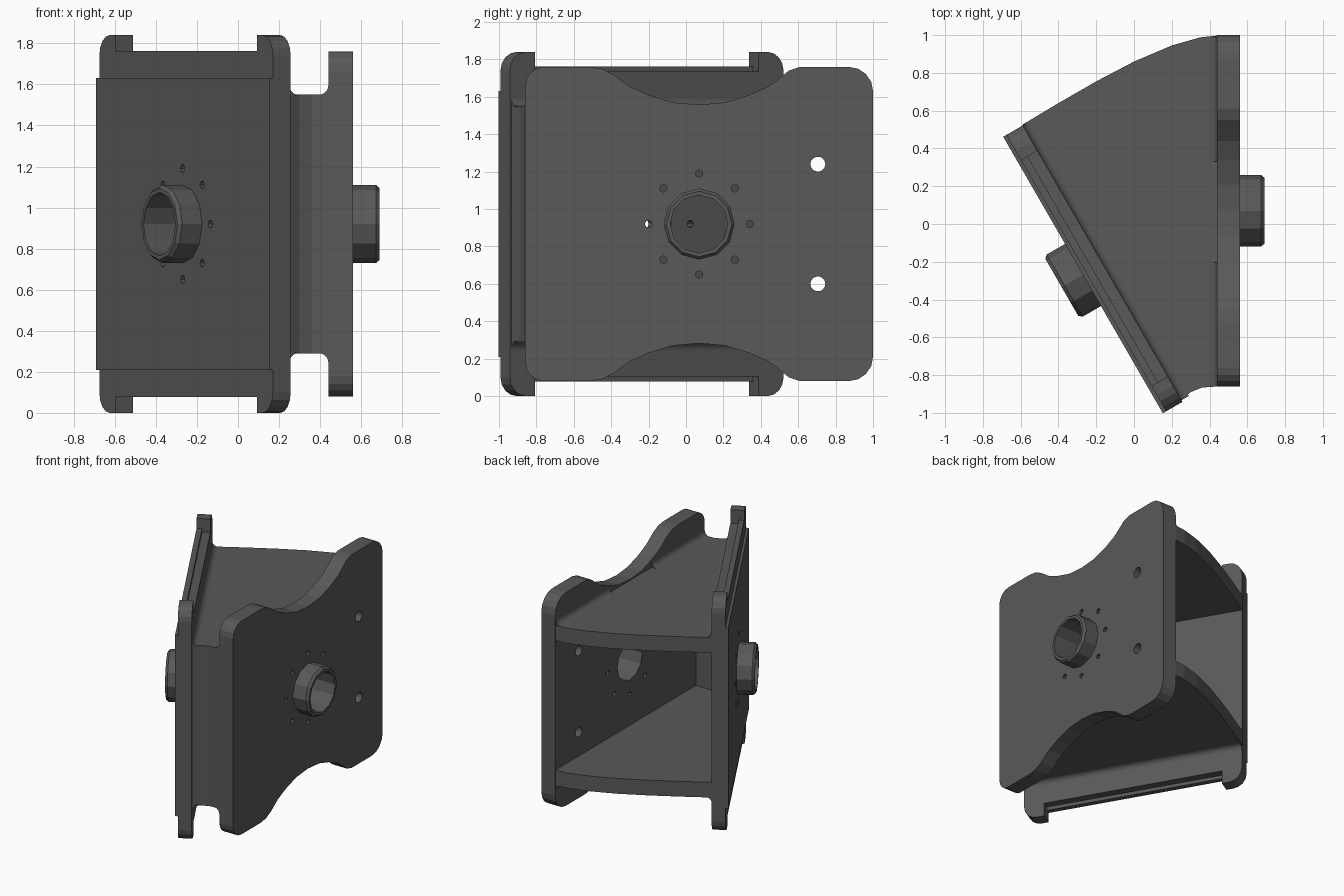
import bpy, bmesh
from math import sin, cos, pi
from mathutils import Matrix, Vector

if "Cube" in bpy.data.objects:
    bpy.data.objects.remove(bpy.data.objects["Cube"])

ZC = 0.92                      # mid height, everything mirrors about it
Z = Vector((0, 0, 1))
S = Vector((0.5, -0.866, 0))   # along the slanted plate
N = Vector((-0.866, -0.5, 0))  # outward from the slanted plate

dark = bpy.data.materials.new("dark_grey")
dark.diffuse_color = (0.1, 0.1, 0.1, 1)
dark.use_nodes = True
dark.node_tree.nodes["Principled BSDF"].inputs["Base Color"].default_value = dark.diffuse_color


def frame(origin, u, v, w):
    m = Matrix.Identity(4)
    for i, a in enumerate((u, v, w, origin)):
        for r in range(3):
            m[r][i] = a[r]
    return m


RIGHT = frame((0.56, 0.07, ZC), Vector((0, 1, 0)), Z, Vector((1, 0, 0)))
LEFT = frame((-0.27, -0.27, ZC), S, Z, N)
WORLD = Matrix.Identity(4)


def add_prism(bm, pts, w0, w1, m):
    n = len(pts)
    lo = [bm.verts.new(m @ Vector((u, v, w0))) for u, v in pts]
    hi = [bm.verts.new(m @ Vector((u, v, w1))) for u, v in pts]
    bm.faces.new(lo)
    bm.faces.new(hi)
    for i in range(n):
        j = (i + 1) % n
        bm.faces.new((lo[i], lo[j], hi[j], hi[i]))


def finish(name, bm):
    bmesh.ops.recalc_face_normals(bm, faces=bm.faces)
    me = bpy.data.meshes.new(name)
    bm.to_mesh(me)
    bm.free()
    me.materials.append(dark)
    ob = bpy.data.objects.new(name, me)
    bpy.context.collection.objects.link(ob)
    return ob


def prisms(name, items):
    bm = bmesh.new()
    for it in items:
        add_prism(bm, *it)
    return finish(name, bm)


def boolean(ob, tool, op='DIFFERENCE'):
    md = ob.modifiers.new(op, 'BOOLEAN')
    md.object, md.operation, md.solver = tool, op, 'EXACT'
    dg = bpy.context.evaluated_depsgraph_get()
    me = bpy.data.meshes.new_from_object(ob.evaluated_get(dg))
    ob.modifiers.clear()
    ob.data = me
    bpy.data.objects.remove(tool)


def circle(r, n, cu=0, cv=0):
    return [(cu + r * cos(2 * pi * i / n), cv + r * sin(2 * pi * i / n)) for i in range(n)]


def arc(cu, cv, r, a0, a1, n=4):
    return [(cu + r * cos(a0 + (a1 - a0) * i / n), cv + r * sin(a0 + (a1 - a0) * i / n)) for i in range(n + 1)]


def rect(u0, v0, u1, v1):
    return [(u0, v0), (u1, v0), (u1, v1), (u0, v1)]


def mirror_v(half):
    return half + [(u, -v) for u, v in reversed(half)]


def drill(ob, m, depth, extra=()):
    """bore plus a ring of eight screw holes"""
    items = [(circle(0.155, 12), -depth, 0.05, m)]
    for i in range(8):
        a = i * pi / 4
        items.append((circle(0.02, 8, 0.27 * cos(a), 0.27 * sin(a)), -depth, 0.05, m))
    for u, v in extra:
        items.append((circle(0.04, 14, u, v), -depth, 0.05, m))
    boolean(ob, prisms("hole_cutter", items))


def boss(name, m):
    """hollow collar with a chamfered rim"""
    prof = [(0.19, -0.01), (0.19, 0.112), (0.175, 0.13), (0.155, 0.13), (0.155, -0.01)]
    bm = bmesh.new()
    rings = [[bm.verts.new(m @ Vector((u, v, w))) for u, v in circle(r, 12)] for r, w in prof]
    for k in range(5):
        a, b = rings[k], rings[(k + 1) % 5]
        for i in range(12):
            j = (i + 1) % 12
            bm.faces.new((a[i], a[j], b[j], b[i]))
    return finish(name, bm)


# right plate with saddle-shaped top and bottom
saddle = [(-.59, .84), (-.52, .83), (-.46, .80), (-.37, .735), (-.27, .69), (-.14, .65), (0, .638),
          (.14, .65), (.27, .69), (.37, .735), (.43, .78), (.48, .82), (.54, .84)]
half = arc(-.83, .74, .10, pi, pi / 2) + saddle + arc(.80, .71, .13, pi / 2, 0)
right_plate = prisms("right_plate", [(mirror_v(half), -0.12, 0, RIGHT)])
drill(right_plate, RIGHT, 0.2, [(0.635, 0.32), (0.635, -0.32)])
boss("right_boss", RIGHT)

# slanted plate with corner tabs, raised pad and recessed inner rim
L = 0.845
half = arc(-L + .10, .82, .10, pi, pi / 2) + [(-L + .155, .92), (-L + .155, .842),
       (L - .155, .842), (L - .155, .92)] + arc(L - .10, .82, .10, pi / 2, 0)
slanted_plate = prisms("slanted_plate", [(mirror_v(half), -0.12, -0.02, LEFT)])
u = L - .155
boolean(slanted_plate, prisms("rim_cutter", [
    (rect(-u, s * .815, u, s * .85), -0.2, -0.06, LEFT) for s in (1, -1)]))
boolean(slanted_plate, prisms("pad", [(rect(-L, -.712, L, .712), -0.03, 0, LEFT)]), 'UNION')
drill(slanted_plate, LEFT, 0.2)
boss("slanted_boss", LEFT)

# hollow wedge body joining the plates, open at the back
body_pts = [(.248, -.935), (.30, -.89), (.36, -.866), (.445, -.86), (.445, .998), (.35, .988), (.2, .945),
            (0, .86), (-.2, .755), (-.4, .64), (-.592, .525)]
wedge_body = prisms("wedge_body", [(body_pts, ZC - .63, ZC + .63, WORLD)])
cavity = [(.11, -.75), (.5, -.75), (.5, 1.3), (-.7, 1.3), (-.7, .655)]
boolean(wedge_body, prisms("cavity_cutter", [(cavity, ZC - .51, ZC + .51, WORLD)]))

# fillets between body and plates, left out where the saddle dips
R = 0.045
fillet = [(-.005, -.005), (R, -.005)] + arc(R, R, R, -pi / 2, -pi, 5) + [(-.005, R)]
items = []
for s in (1, -1):
    zo = Vector((0, 0, ZC + s * 0.63))
    items.append((fillet, -L, L - .01, frame(Vector((-.27, -.27, 0)) - N * .12 + zo, -N, Z * s, S)))
    right = frame(Vector((.44, 0, 0)) + zo, Vector((-1, 0, 0)), Z * s, Vector((0, 1, 0)))
    items += [(fillet, -.86, -.2, right), (fillet, .33, .99, right)]
prisms("fillets", items)
